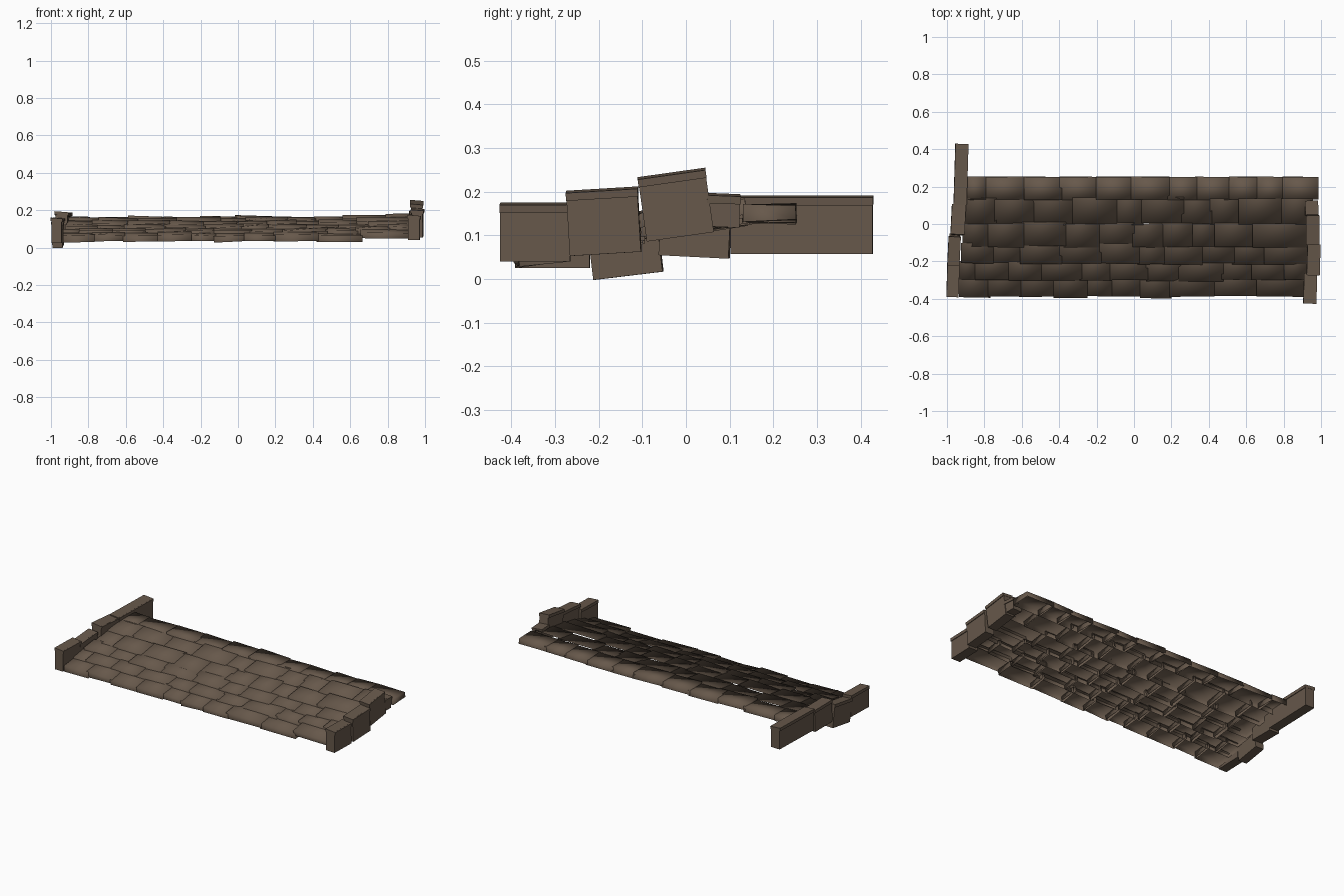
import bpy, bmesh, math, random
from mathutils import Vector, Matrix

if "Cube" in bpy.data.objects:
    bpy.data.objects.remove(bpy.data.objects["Cube"])

random.seed(4)
wood = bpy.data.materials.new("weathered brown wood")
wood.diffuse_color = (0.135, 0.098, 0.07, 1)
wood.use_nodes = True
wood.node_tree.nodes["Principled BSDF"].inputs["Base Color"].default_value = wood.diffuse_color


def finish(bm, name, smooth):
    for f in bm.faces:
        f.smooth = smooth
    me = bpy.data.meshes.new(name)
    bm.to_mesh(me)
    bm.free()
    me.materials.append(wood)
    ob = bpy.data.objects.new(name, me)
    bpy.context.collection.objects.link(ob)
    return ob


def add_box(bm, center, size, pitch=0.0, yaw=0.0, roll=0.0, wobble=0.0):
    m = (Matrix.Translation(center) @ Matrix.Rotation(yaw, 4, 'Z')
         @ Matrix.Rotation(pitch, 4, 'X') @ Matrix.Rotation(roll, 4, 'Y')
         @ Matrix.Diagonal((*size, 1)))
    verts = bmesh.ops.create_cube(bm, size=1, matrix=m)["verts"]
    for v in verts:
        v.co += Vector((0, random.uniform(-.5, .5), random.uniform(-1, 1))) * wobble
    return verts


def lift(x):
    # the roof sheet warps upward toward the right end
    return 0.03 * max(0, (x - 0.55) / 0.4)


# Sloping courses of open-bottomed shingles: y front, y back, top z, x start, x end
courses = [
    ("front_course", -0.39, -0.28, 0.078, -0.93, 0.92),
    ("second_course", -0.30, -0.20, 0.097, -0.93, 0.92),
    ("third_course", -0.21, -0.10, 0.117, -0.92, 0.92),
    ("fourth_course", -0.12, 0.01, 0.138, -0.91, 0.93),
    ("fifth_course", 0.00, 0.14, 0.155, -0.90, 0.95),
    ("ridge_course", 0.13, 0.252, 0.168, -0.90, 0.98),
]
for i, (name, y0, y1, top, xs, xe) in enumerate(courses):
    ridge = i == 5
    bm = bmesh.new()
    x = xs
    first = True
    while x < xe - 0.01:
        w = random.uniform(0.13, 0.24) * (0.6 if first and i % 2 else 1)
        first = False
        if xe - x - w < 0.1:
            w = xe - x
        cx = x + w / 2
        z = top - 0.02 + (0 if ridge else lift(cx)) + random.uniform(-.004, .004)
        dy = 0 if ridge else random.uniform(-.006, .006)
        add_box(bm, (cx, (y0 + y1) / 2 + dy, z), (w + 0.012, y1 - y0, 0.034),
                0 if ridge else 0.14, 0, random.uniform(-.03, .02), 0.004)
        x += w
    bm.normal_update()
    # shells: no underside, and no hidden back edge except on the ridge
    gone = [f for f in bm.faces
            if f.normal.z < -0.6 or (not ridge and f.normal.y > 0.6)]
    bmesh.ops.delete(bm, geom=gone, context='FACES')
    finish(bm, name, True)

# Upright end boards: centre, size, pitch, yaw
ends = [
    ("left_back_board", (-0.925, 0.265, 0.122), (0.06, 0.325, 0.13), 0.0, -0.03),
    ("left_middle_board", (-0.94, 0.022, 0.118), (0.065, 0.16, 0.135), -0.05, -0.05),
    ("left_lower_board", (-0.962, -0.14, 0.077), (0.055, 0.16, 0.14), 0.12, -0.05),
    ("left_front_board", (-0.968, -0.305, 0.09), (0.055, 0.17, 0.13), 0.0, -0.03),
    ("right_front_board", (0.942, -0.345, 0.105), (0.06, 0.16, 0.13), 0.0, -0.03),
    ("right_middle_board", (0.96, -0.188, 0.13), (0.06, 0.163, 0.145), 0.06, -0.03),
    ("right_upper_board", (0.955, -0.023, 0.168), (0.06, 0.155, 0.144), 0.14, 0.0),
    ("right_back_board", (0.95, 0.085, 0.155), (0.06, 0.075, 0.072), -0.04, 0.03),
]
for name, c, s, pitch, yaw in ends:
    bm = bmesh.new()
    add_box(bm, c, s, pitch, yaw)
    # thin overhanging lip flush with the top edge
    up = (Matrix.Rotation(yaw, 3, 'Z') @ Matrix.Rotation(pitch, 3, 'X')
          @ Vector((0, 0, s[2] / 2 - 0.007)))
    add_box(bm, Vector(c) + up, (s[0] + 0.01, s[1] + 0.002, 0.018), pitch, yaw, 0.08)
    bm.normal_update()
    finish(bm, name, False)
